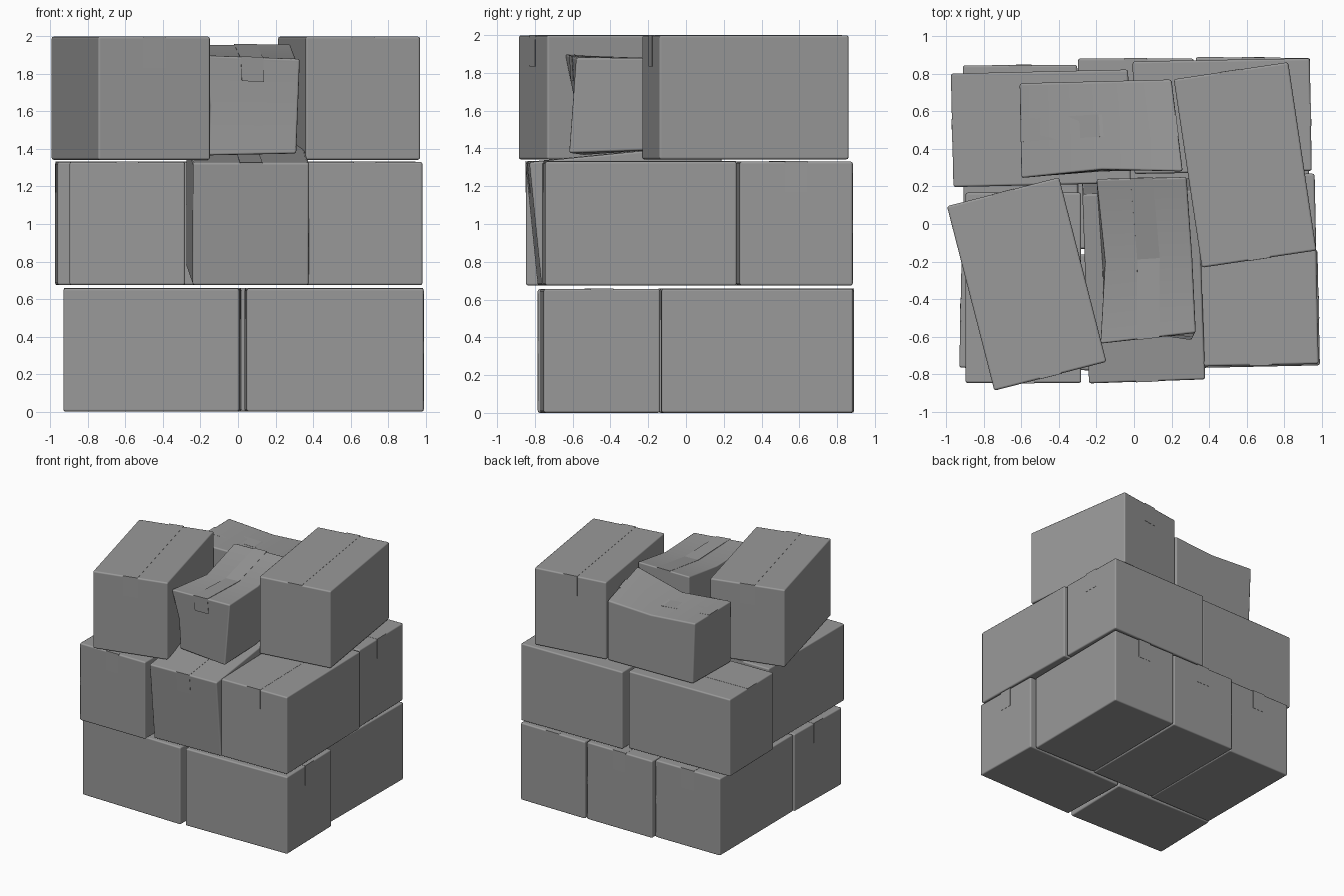
import bpy, bmesh, math
from mathutils import Vector, Matrix

if "Cube" in bpy.data.objects:
    bpy.data.objects.remove(bpy.data.objects["Cube"])

W, L, H = 0.617, 1.015, 0.657

card = bpy.data.materials.new("dark_card")
card.diffuse_color = (0.32, 0.32, 0.32, 1)
card.use_nodes = True
card.node_tree.nodes["Principled BSDF"].inputs["Base Color"].default_value = card.diffuse_color


def make_object(name, verts, faces):
    bm = bmesh.new()
    vs = [bm.verts.new(v) for v in verts]
    for f in faces:
        bm.faces.new([vs[i] for i in f])
    bmesh.ops.recalc_face_normals(bm, faces=bm.faces)
    me = bpy.data.meshes.new(name)
    bm.to_mesh(me)
    bm.free()
    me.materials.append(card)
    ob = bpy.data.objects.new(name, me)
    bpy.context.collection.objects.link(ob)
    return ob


def carton(name, sections, dents=None):
    """Loft four-cornered sections (left low, right low, right top, left top)."""
    dents = dents or {}
    rings = []
    for i, sec in enumerate(sections):
        lb, rb, rt, lt = [Vector(p) for p in sec]
        lm, rm = (lb + lt) / 2, (rb + rt) / 2
        lm = lm + Vector(dents.get(i, (0, 0, 0)))
        rings.append([lb, rb, rm, rt, lt, lm])
    verts = [v for r in rings for v in r]
    faces = []
    for i in range(len(rings) - 1):
        for j in range(6):
            k = (j + 1) % 6
            faces.append((i * 6 + j, i * 6 + k, i * 6 + 6 + k, i * 6 + 6 + j))
    for base in (0, 6 * (len(rings) - 1)):
        faces += [(base, base + 1, base + 2, base + 5),
                  (base + 5, base + 2, base + 3, base + 4)]
    ob = make_object(name, verts, faces)
    bev = ob.modifiers.new("soft_edges", 'BEVEL')
    bev.width, bev.segments = 0.012, 2
    bev.limit_method, bev.angle_limit = 'ANGLE', math.radians(40)
    bev.harden_normals = True
    for p in ob.data.polygons:
        p.use_smooth = True

    # packing tape along the top and down both ends
    def strip(ring):
        lt, rt = ring[4], ring[3]
        c, d = (lt + rt) / 2, (rt - lt).normalized() * 0.06
        mid = (ring[2] + ring[5]) / 2
        drop = (mid - c) * 0.5
        return [c - d, c + d], [c - d + drop, c + d + drop]
    rows = [strip(rings[0])[1]] + [strip(r)[0] for r in rings] + [strip(rings[-1])[1]]
    tv = [v for r in rows for v in r]
    tf = [(2 * i, 2 * i + 1, 2 * i + 3, 2 * i + 2) for i in range(len(rows) - 1)]
    tape = make_object(name + "_tape", tv, tf)
    sol = tape.modifiers.new("thickness", 'SOLIDIFY')
    sol.thickness, sol.offset = 0.004, 0


def box(name, x, y, z, yaw=0, w=W, l=L, tilt=0):
    m = (Matrix.Translation((x, y, z)) @ Matrix.Rotation(math.radians(yaw), 4, 'Z')
         @ Matrix.Rotation(tilt, 4, 'X'))
    secs = [[m @ Vector(p) for p in ((-w/2, s, 0), (w/2, s, 0), (w/2, s, H), (-w/2, s, H))]
            for s in (-l / 2, l / 2)]
    carton(name, secs)


# bottom layer
Z1, Z2, Z3 = 0.0, 0.674, 1.342
box("bottom_front_left", -0.456, -0.467, Z1, -91.2, l=0.938)
box("bottom_front_right", 0.512, -0.455, Z1, -88.8, l=0.945)
box("bottom_back_left", -0.605, 0.352, Z1, 0.3, w=0.61, l=0.99)
box("bottom_back_middle", 0.01, 0.375, Z1, 0, w=0.617)
box("bottom_back_right", 0.63, 0.38, Z1, -0.5, w=0.61)

# middle layer, with the centre box pitched forward
box("middle_front_left", -0.59, -0.34, Z2, 0)
box("middle_front_centre", 0.05, -0.27, Z2 + 0.05, 2, w=0.62, tilt=0.1)
box("middle_front_right", 0.665, -0.245, Z2, 1.2)
box("middle_back_left", -0.497, 0.51, Z2, -88.7, w=0.605, l=0.945)
box("middle_back_right", 0.47, 0.575, Z2, -89, w=0.6, l=0.945)

# top layer: two intact boxes
box("top_left", -0.572, -0.32, Z3, 14.4)
box("top_right", 0.592, 0.315, Z3, 8.5)

# top layer: two crushed boxes
carton("top_crushed_front", [
    [(-0.16, -0.55, 1.365), (0.31, -0.62, 1.375), (0.33, -0.58, 1.88), (-0.18, -0.64, 1.90)],
    [(-0.17, -0.2, 1.39), (0.31, -0.2, 1.39), (0.31, -0.17, 1.88), (-0.155, -0.2, 1.87)],
    [(-0.2, 0.24, 1.43), (0.28, 0.25, 1.43), (0.28, 0.25, 1.96), (-0.2, 0.24, 1.955)],
], {0: (0.02, 0.01, 0), 1: (0.02, 0, 0)})
carton("top_crushed_back", [
    [(-0.6, 0.25, Z3), (-0.59, 0.75, Z3), (-0.61, 0.75, 1.86), (-0.6, 0.245, 1.86)],
    [(-0.17, 0.28, Z3), (-0.2, 0.76, Z3), (-0.2, 0.76, 1.83), (-0.17, 0.29, 1.84)],
    [(0.24, 0.29, Z3), (0.2, 0.77, Z3), (0.2, 0.77, 1.85), (0.26, 0.28, 1.94)],
])
